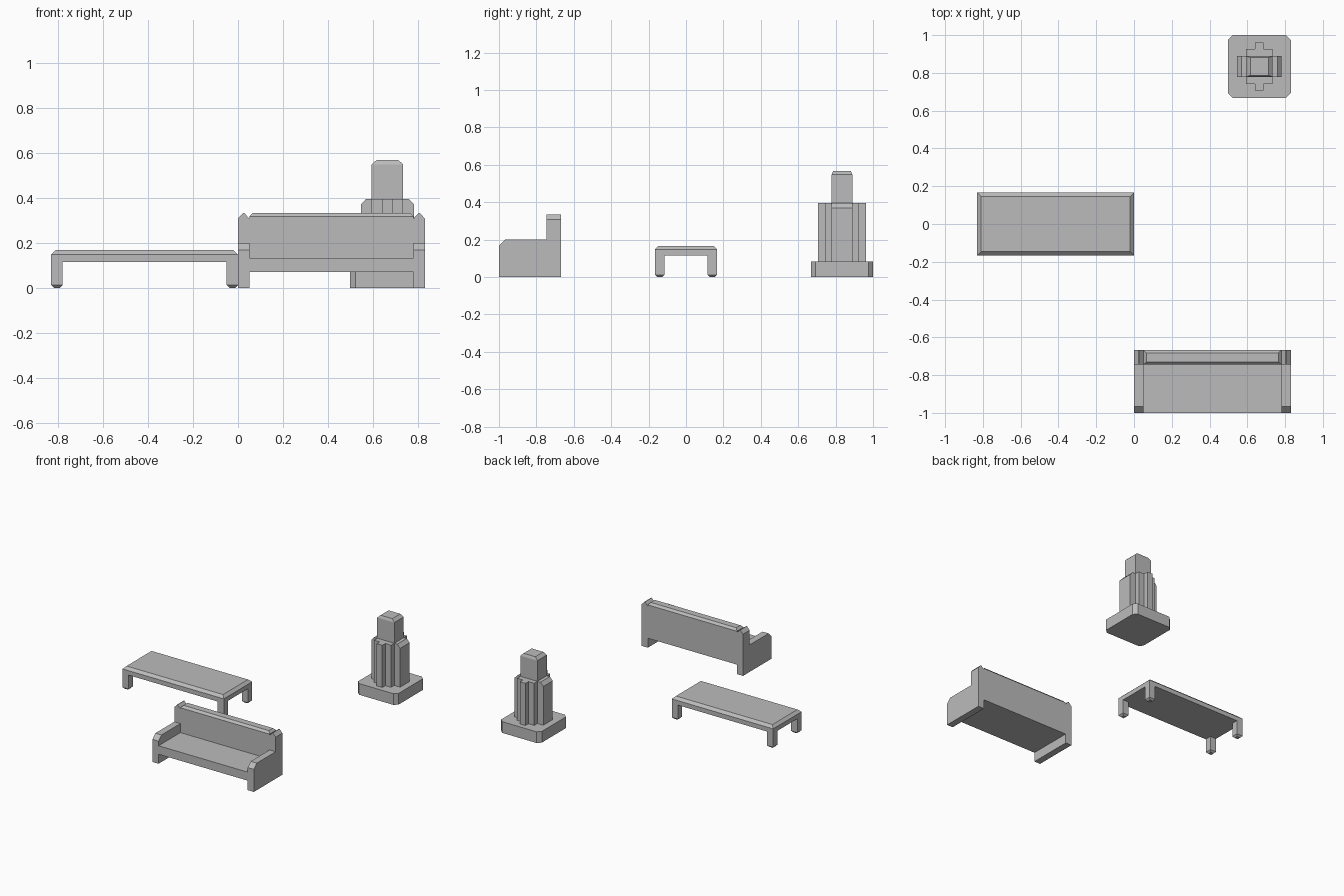
import bpy
import bmesh

if "Cube" in bpy.data.objects:
    bpy.data.objects.remove(bpy.data.objects["Cube"])

grey = bpy.data.materials.new("plain grey")
grey.use_nodes = True
colour = (0.5, 0.5, 0.5, 1)
grey.diffuse_color = colour
grey.node_tree.nodes["Principled BSDF"].inputs["Base Color"].default_value = colour


def loft(name, rings):
    """Closed flat-shaded solid through a stack of matching rings."""
    bm = bmesh.new()
    loops = [[bm.verts.new(p) for p in ring] for ring in rings]
    n = len(loops[0])
    for low, high in zip(loops, loops[1:]):
        for i in range(n):
            j = (i + 1) % n
            bm.faces.new((low[i], low[j], high[j], high[i]))
    bm.faces.new(loops[0][::-1])
    bm.faces.new(loops[-1])
    bmesh.ops.recalc_face_normals(bm, faces=bm.faces)
    mesh = bpy.data.meshes.new(name)
    bm.to_mesh(mesh)
    bm.free()
    mesh.materials.append(grey)
    obj = bpy.data.objects.new(name, mesh)
    bpy.context.collection.objects.link(obj)
    return obj


def block(name, centre, size, levels):
    """Rectangular block; each level is (z, x inset, y inset)."""
    rings = []
    for z, ix, iy in levels:
        hx, hy = size[0] / 2 - ix, size[1] / 2 - iy
        rings.append([(centre[0] + sx * hx, centre[1] + sy * hy, z)
                      for sx, sy in ((-1, -1), (1, -1), (1, 1), (-1, 1))])
    return loft(name, rings)


def prism(name, profile, axis, start, end):
    """Extrude a 2D profile along the given axis (0 = x, 1 = y, 2 = z)."""
    rings = []
    for d in (start, end):
        ring = []
        for p in profile:
            co = list(p)
            co.insert(axis, d)
            ring.append(co)
        rings.append(ring)
    return loft(name, rings)


# Low table: bevelled top and four legs with chamfered feet
tx, tw, td = -0.415, 0.83, 0.332
block("table_top", (tx, 0), (tw, td),
      [(0.115, 0, 0), (0.148, 0, 0), (0.167, 0.02, 0.02)])
leg = 0.05
for xn, sx in (("right", -1), ("left", 1)):
    for yn, sy in (("front", -1), ("back", 1)):
        block(f"table_leg_{yn}_{xn}",
              (tx + sx * (tw - leg) / 2, sy * (td - leg) / 2), (leg, leg),
              [(0, 0.012, 0.012), (0.012, 0, 0), (0.115, 0, 0)])

# Sofa: seat, bevelled backrest, arms and gabled back posts
front, back, rest = -1.0, -0.667, -0.745
sx, inner = 0.415, 0.73
block("sofa_seat", (sx, (front + rest) / 2), (inner, rest - front),
      [(0.07, 0, 0), (0.133, 0, 0)])
block("sofa_backrest", (sx, (back + rest) / 2), (inner, back - rest),
      [(0.07, 0, 0), (0.317, 0, 0), (0.333, 0.015, 0.015)])
arm = [(front, 0), (back, 0), (back, 0.2), (front + 0.034, 0.2), (front, 0.167)]
for side, x in (("right", 0), ("left", 0.78)):
    prism(f"sofa_arm_{side}", arm, 0, x, x + 0.05)
    post = [(x, 0.2), (x + 0.05, 0.2), (x + 0.05, 0.308),
            (x + 0.027, 0.333), (x + 0.023, 0.333), (x, 0.308)]
    prism(f"sofa_post_{side}", post, 1, rest, back)

# Tower: base plinth with cut corners
cx, cy, h, c = 0.664, 0.834, 0.166, 0.025
plinth = []
for ax, ay in ((-1, -1), (1, -1), (1, 1), (-1, 1)):
    a = (cx + ax * (h - c), cy + ay * h)
    b = (cx + ax * h, cy + ay * (h - c))
    plinth += [a, b] if ax * ay < 0 else [b, a]
prism("tower_base", plinth, 2, 0, 0.083)

# Tower: stepped shaft, side wings and upper block
centre = (cx, cy)
block("tower_shaft", centre, (0.14, 0.184), [(0.083, 0, 0), (0.395, 0, 0)])
block("tower_ribs", centre, (0.045, 0.256), [(0.083, 0, 0), (0.395, 0, 0)])
block("tower_wings", centre, (0.236, 0.11),
      [(0.083, 0, 0), (0.37, 0, 0), (0.395, 0.023, 0)])
block("tower_upper", centre, (0.14, 0.11),
      [(0.395, 0, 0), (0.548, 0, 0), (0.568, 0.022, 0.008)])
